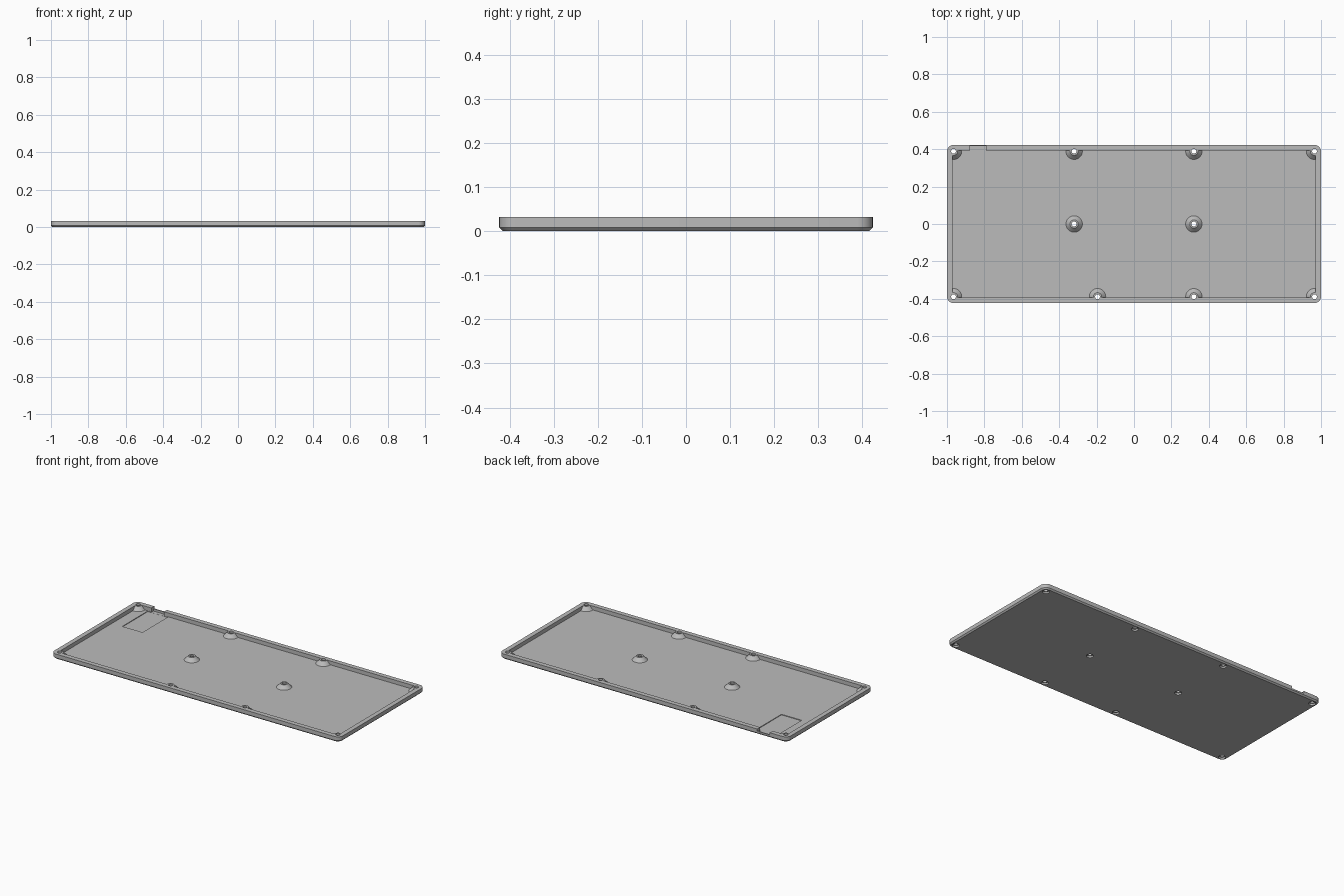
import bpy
import bmesh
from math import cos, sin, pi, radians

if "Cube" in bpy.data.objects:
    bpy.data.objects.remove(bpy.data.objects["Cube"])

HALF_X, HALF_Y, HEIGHT = 1.0, 0.4235, 0.032
FLOOR, CHAMFER, CORNER = 0.008, 0.008, 0.036
INNER_X, INNER_Y = 0.971, 0.394
POST_X, POST_Y = 0.965, 0.389

grey = bpy.data.materials.new("grey plastic")
grey.use_nodes = True
grey.diffuse_color = (0.5, 0.5, 0.5, 1)
grey.node_tree.nodes["Principled BSDF"].inputs["Base Color"].default_value = (0.5, 0.5, 0.5, 1)


def stack(bm, rings):
    """Skin a closed solid through rings of equal point count, bottom to top."""
    loops = [[bm.verts.new(p) for p in ring] for ring in rings]
    n = len(loops[0])
    for low, high in zip(loops, loops[1:]):
        for i in range(n):
            j = (i + 1) % n
            bm.faces.new((low[i], low[j], high[j], high[i]))
    bm.faces.new(loops[0][::-1])
    bm.faces.new(loops[-1])


def circle(x, y, r, z, n=40):
    return [(x + r * cos(2 * pi * i / n), y + r * sin(2 * pi * i / n), z) for i in range(n)]


def rounded_rect(hx, hy, r, z, steps=8):
    ring = []
    for k, (sx, sy) in enumerate([(1, 1), (-1, 1), (-1, -1), (1, -1)]):
        for i in range(steps + 1):
            a = (k + i / steps) * pi / 2
            ring.append((sx * (hx - r) + r * cos(a), sy * (hy - r) + r * sin(a), z))
    return ring


def box(bm, x0, x1, y0, y1, z0, z1):
    stack(bm, [[(x0, y0, z), (x1, y0, z), (x1, y1, z), (x0, y1, z)] for z in (z0, z1)])


def finish(name, bm):
    mesh = bpy.data.meshes.new(name)
    bm.to_mesh(mesh)
    bm.free()
    obj = bpy.data.objects.new(name, mesh)
    bpy.context.collection.objects.link(obj)
    mesh.materials.append(grey)
    return obj


def subtract(target, cutter):
    """Cut one solid from another and discard the cutter."""
    mod = target.modifiers.new(cutter.name, "BOOLEAN")
    mod.operation, mod.solver, mod.object = "DIFFERENCE", "EXACT", cutter
    bpy.context.view_layer.objects.active = target
    bpy.ops.object.modifier_apply(modifier=mod.name)
    bpy.data.objects.remove(cutter)


# Solid slab with rounded corners and a chamfered underside
bm = bmesh.new()
stack(bm, [rounded_rect(HALF_X - CHAMFER, HALF_Y - CHAMFER, CORNER - CHAMFER, 0),
           rounded_rect(HALF_X, HALF_Y, CORNER, CHAMFER),
           rounded_rect(HALF_X, HALF_Y, CORNER, HEIGHT)])
tray = finish("tray", bm)

# Screw positions: corners, along the long walls, and two in the middle
screws = [(sx * POST_X, sy * POST_Y) for sx in (-1, 1) for sy in (-1, 1)]
screws += [(-0.32, POST_Y), (0.32, POST_Y), (-0.195, -POST_Y), (0.32, -POST_Y)]
screws += [(-0.32, 0), (0.32, 0)]

# Cavity, leaving flared screw posts standing
bm = bmesh.new()
box(bm, -INNER_X, INNER_X, -INNER_Y, INNER_Y, FLOOR, 0.05)
cavity = finish("cavity", bm)
bm = bmesh.new()
for x, y in screws:
    stack(bm, [circle(x, y, 0.048, 0.004), circle(x, y, 0.043, FLOOR + 0.001),
               circle(x, y, 0.022, HEIGHT - 0.001), circle(x, y, 0.022, 0.07)])
subtract(cavity, finish("posts", bm))
subtract(tray, cavity)

# Counterbored screw holes
bm = bmesh.new()
for x, y in screws:
    stack(bm, [circle(x, y, 0.02, -0.01), circle(x, y, 0.02, 0.01),
               circle(x, y, 0.013, 0.01), circle(x, y, 0.013, 0.06)])
subtract(tray, finish("screw_holes", bm))

# Shallow floor pocket, cable notch in the back wall, and its lowered lip
for name, bounds in {
    "pocket": (-0.9, -0.76, 0.14, INNER_Y - 0.001, 0.004, 0.02),
    "wall_notch": (-0.877, -0.79, 0.385, 0.416, 0.0045, 0.05),
    "lip_notch": (-0.877, -0.79, 0.41, 0.45, 0.018, 0.05),
}.items():
    bm = bmesh.new()
    box(bm, *bounds)
    subtract(tray, finish(name, bm))

# Smooth round surfaces, crisp edges
bpy.ops.object.select_all(action="DESELECT")
tray.select_set(True)
bpy.context.view_layer.objects.active = tray
bpy.ops.object.shade_smooth_by_angle(angle=radians(30))
